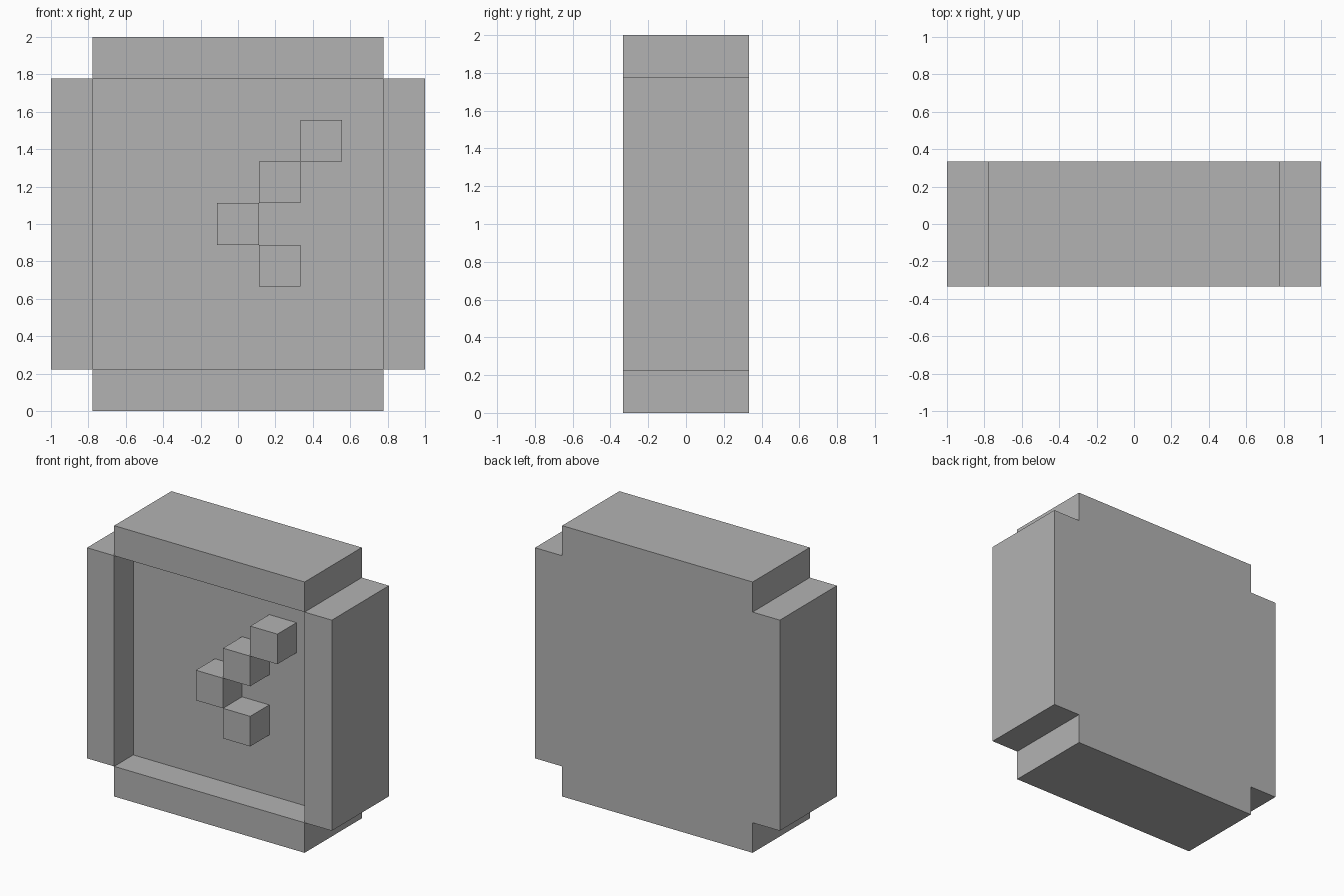
import bpy
import bmesh

U = 2 / 9            # one block of the design grid
FRONT, BACK = -1.5, 1.5
FLOOR = -0.5         # depth of the recessed face

default = bpy.data.objects.get("Cube")
if default:
    bpy.data.objects.remove(default, do_unlink=True)

grey = bpy.data.materials.new("plain_grey")
grey.use_nodes = True
colour = (0.45, 0.45, 0.45, 1)
grey.diffuse_color = colour
grey.node_tree.nodes["Principled BSDF"].inputs["Base Color"].default_value = colour


def block(name, xs, ys, zs):
    """Box spanning the given grid ranges."""
    bm = bmesh.new()
    bmesh.ops.create_cube(bm, size=1)
    for v in bm.verts:
        for axis, (low, high) in enumerate((xs, ys, zs)):
            v.co[axis] = U * (low if v.co[axis] < 0 else high)
    mesh = bpy.data.meshes.new(name)
    bm.to_mesh(mesh)
    bm.free()
    mesh.materials.append(grey)
    obj = bpy.data.objects.new(name, mesh)
    bpy.context.collection.objects.link(obj)
    return obj


# Clock face, set back inside the frame
block("face_panel", (-3.5, 3.5), (FLOOR, BACK), (1, 8))

# Frame rails, with open notches at the four corners
for name, xs, zs in (
    ("top_rail", (-3.5, 3.5), (8, 9)),
    ("bottom_rail", (-3.5, 3.5), (0, 1)),
    ("left_rail", (3.5, 4.5), (1, 8)),
    ("right_rail", (-4.5, -3.5), (1, 8)),
):
    block(name, xs, (FRONT, BACK), zs)

# Cubes forming the two hands, flush with the frame front
for name, x, z in (
    ("hand_pivot", -0.5, 4),
    ("short_hand", 0.5, 3),
    ("long_hand_inner", 0.5, 5),
    ("long_hand_tip", 1.5, 6),
):
    block(name, (x, x + 1), (FRONT, FLOOR), (z, z + 1))
